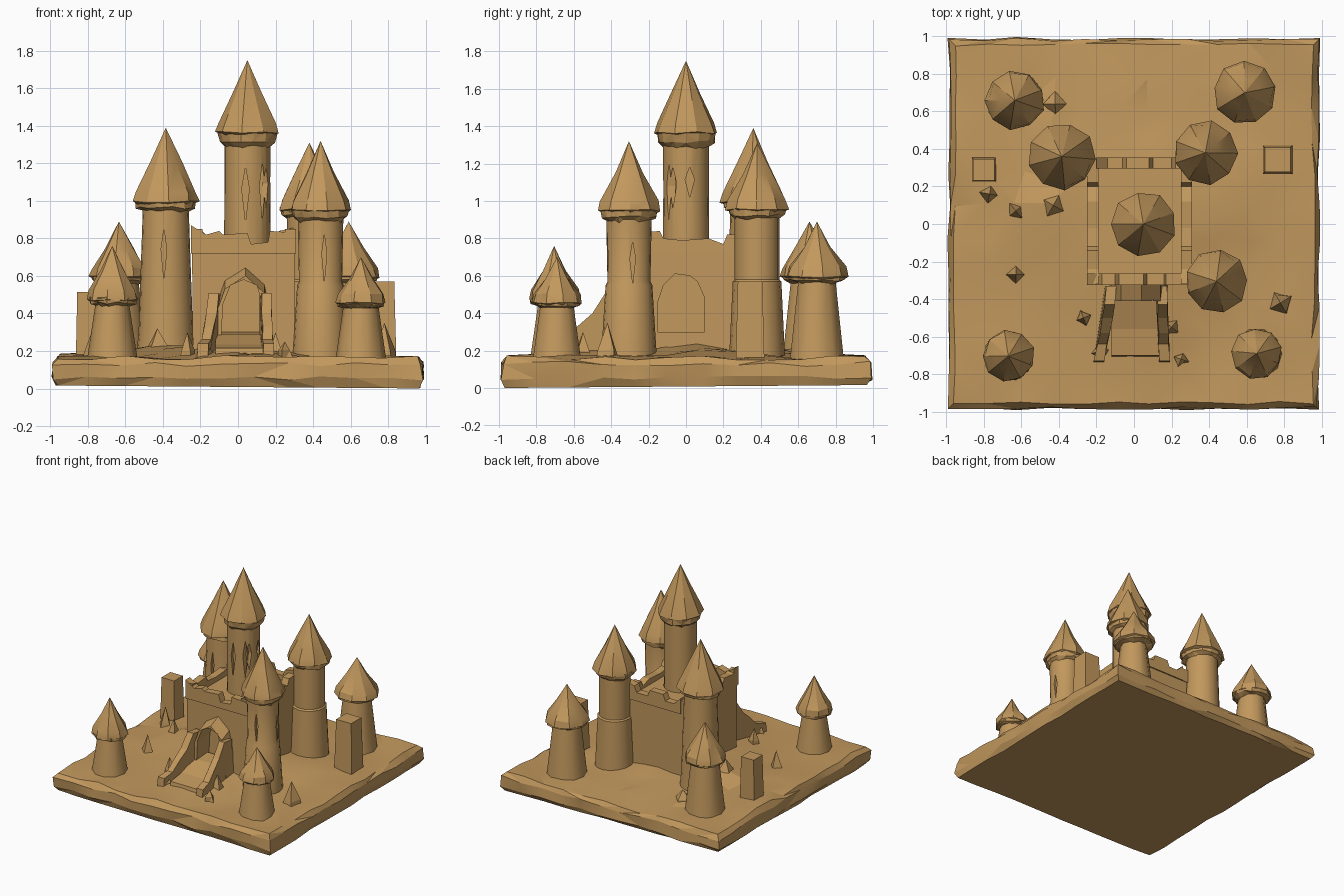
import bpy, bmesh, math, random
from mathutils import Vector, Matrix

if "Cube" in bpy.data.objects:
    bpy.data.objects.remove(bpy.data.objects["Cube"])
random.seed(4)

sand = bpy.data.materials.new("sand")
sand.diffuse_color = (0.54, 0.315, 0.11, 1)
sand.use_nodes = True
sand.node_tree.nodes["Principled BSDF"].inputs["Base Color"].default_value = sand.diffuse_color


def finish(bm, name, smooth=None):
    bmesh.ops.recalc_face_normals(bm, faces=bm.faces)
    me = bpy.data.meshes.new(name)
    bm.to_mesh(me)
    bm.free()
    ob = bpy.data.objects.new(name, me)
    bpy.context.collection.objects.link(ob)
    me.materials.append(sand)
    if smooth:
        bpy.ops.object.select_all(action='DESELECT')
        ob.select_set(True)
        bpy.context.view_layer.objects.active = ob
        bpy.ops.object.shade_smooth_by_angle(angle=math.radians(smooth))
    return ob


def lathe(name, x, y, profile, n, smooth=None, jag=0.0, turn=0.0):
    """Closed solid of revolution; jag roughens the inner rings; radius 0 makes a tip."""
    bm = bmesh.new()
    rings = []
    for k, (r, z) in enumerate(profile):
        if r == 0:
            rings.append([bm.verts.new((x, y, z))] * n)
            continue
        ring = []
        for i in range(n):
            a = turn + 2 * math.pi * i / n
            rr = r + random.uniform(-jag, jag)
            ring.append(bm.verts.new((x + rr * math.cos(a), y + rr * math.sin(a),
                                      z + random.uniform(-jag, jag))))
        rings.append(ring)
    for lo, hi in zip(rings, rings[1:]):
        for i in range(n):
            j = (i + 1) % n
            bm.faces.new(list(dict.fromkeys((lo[i], lo[j], hi[j], hi[i]))))
    for ring in (rings[0], rings[-1]):
        if ring[0] is not ring[1]:
            bm.faces.new(ring)
    if jag:
        bmesh.ops.triangulate(bm, faces=bm.faces)
    return finish(bm, name, smooth)


def prism(name, pts, axis, a, b, shift=0.0):
    """Outline extruded along x or y from a to b."""
    bm = bmesh.new()
    def place(p, t):
        return (p[0], t, p[1]) if axis == 'y' else (t, p[0], p[1])
    lo = [bm.verts.new(place(p, a)) for p in pts]
    hi = [bm.verts.new(place(p, b)) for p in pts]
    bm.faces.new(lo)
    bm.faces.new(hi)
    for i in range(len(pts)):
        j = (i + 1) % len(pts)
        bm.faces.new((lo[i], lo[j], hi[j], hi[i]))
    return finish(bm, name)


def box(name, x0, x1, y0, y1, z0, z1, taper=0.0):
    ob = prism(name, [(x0, z0), (x1, z0), (x1, z1), (x0, z1)], 'y', y0, y1)
    for v in ob.data.vertices:
        if v.co.z > z1 - 1e-4:
            v.co.x += taper * (1 if v.co.x < (x0 + x1) / 2 else -1)
            v.co.y += taper * (1 if v.co.y < (y0 + y1) / 2 else -1)
    return ob


def cut(ob, cutter):
    m = ob.modifiers.new("cut", 'BOOLEAN')
    m.operation = 'DIFFERENCE'
    m.object = cutter
    bpy.context.view_layer.objects.active = ob
    bpy.ops.object.modifier_apply(modifier=m.name)
    bpy.data.objects.remove(cutter)


def slit(ob, axis, u, z0, z1, w, a, b):
    """Narrow pointed window sunk into a tower."""
    zm = z0 + (z1 - z0) * 0.6
    cut(ob, prism("slit_cutter", [(u, z0), (u + w, zm), (u, z1), (u - w, zm)], axis, a, b))


# sand slab with uneven top
MOUNDS = [(0, 0, .09, .42), (-.45, .05, .05, .15), (-.35, .6, .04, .2),
          (.5, .1, .03, .2), (.0, -.5, .03, .2), (-.85, .35, .03, .15)]


def ground(x, y):
    return 0.165 + sum(h * math.exp(-((x - a) ** 2 + (y - b) ** 2) / s ** 2) for a, b, h, s in MOUNDS)


bm = bmesh.new()
bmesh.ops.create_grid(bm, x_segments=11, y_segments=11, size=0.955)
for v in bm.verts:
    edge = v.is_boundary
    v.co.z = ground(v.co.x, v.co.y) + random.uniform(-.015, .012)
    d = 0.01 if edge else 0.035
    v.co.x += random.uniform(-d, d)
    v.co.y += random.uniform(-d, d)
for stage in (0, 1, 2):
    rim = [e for e in bm.edges if e.is_boundary]
    new = bmesh.ops.extrude_edge_only(bm, edges=rim)["geom"]
    for v in [g for g in new if isinstance(g, bmesh.types.BMVert)]:
        s = max(abs(v.co.x), abs(v.co.y))
        size = (0.982, 0.987, 0.962)[stage] + random.uniform(-.008, .01)
        v.co.x *= size / s
        v.co.y *= size / s
        floor = 0.016 - 0.008 * v.co.x + 0.008 * v.co.y
        v.co.z = (0.13 + random.uniform(-.015, .015), 0.055 + random.uniform(-.012, .012), floor)[stage]
rim = [e for e in bm.edges if e.is_boundary]
bmesh.ops.contextual_create(bm, geom=rim)
bmesh.ops.triangulate(bm, faces=[f for f in bm.faces if len(f.verts) == 4])
finish(bm, "sand_slab", 14)

# keep with arched recesses
keep = box("keep", -.24, .30, -.31, .34, .12, .75, -.005)
arch = [(-.15, .30), (.10, .30), (.10, .48), (.06, .57), (.02, .60), (-.06, .61), (-.12, .55), (-.15, .46)]
cut(keep, prism("side_arch_cutter", arch, 'x', .25, .40))
door = [(-.09, .25), (.14, .25), (.13, .45), (.10, .55), (.03, .58), (-.04, .55), (-.08, .45)]
cut(keep, prism("door_cutter", door, 'y', -.45, -.25))

# battlements around the keep roof
prism("front_parapet", [(-.25, .72), (.31, .72), (.31, .83), (.17, .84), (.16, .78), (.07, .77), (.05, .83),
                        (-.08, .82), (-.10, .84), (-.17, .82), (-.25, .87)], 'y', -.325, -.265)
prism("back_parapet", [(-.20, .72), (.31, .72), (.31, .86), (.22, .84), (.20, .79), (.10, .79), (.08, .84),
                       (-.04, .84), (-.06, .79), (-.14, .79), (-.20, .85)], 'y', .295, .355)
for side, x0, x1 in (("left", -.25, -.19), ("right", .25, .31)):
    prism(side + "_parapet", [(-.32, .72), (.35, .72), (.35, .83), (.22, .82), (.20, .77), (.12, .80),
                              (-.02, .79), (-.12, .80), (-.14, .84), (-.24, .83), (-.32, .85)], 'x', x0, x1)

# towers: name, x, y, shaft profile, shaft sides, eave height, eave radius, tip height, corbel depth
TOWERS = [
    ("main", .05, 0, [(.125, .70), (.122, 1.05), (.122, 1.34)], 20, 1.37, .172, 1.75, .09),
    ("left_back", -.385, .36, [(.16, .15), (.145, .3), (.122, .97)], 20, 1.00, .178, 1.39, .06),
    ("right_back", .38, .38, [(.15, .15), (.13, .57), (.12, .58), (.12, .93)], 16, .96, .17, 1.31, .06),
    ("right_front", .44, -.305, [(.15, .15), (.125, .55), (.115, .57), (.122, .93)], 20, .955, .168, 1.32, .07),
    ("front_left_corner", -.67, -.705, [(.14, .12), (.09, .45)], 10, .48, .14, .76, .04),
    ("front_right_corner", .655, -.69, [(.14, .12), (.095, .43)], 10, .46, .135, .70, .03),
    ("back_left_corner", -.635, .66, [(.155, .12), (.105, .57)], 10, .60, .16, .89, .04),
    ("back_right_corner", .59, .70, [(.155, .12), (.105, .57)], 10, .60, .168, .89, .04),
]
shafts = {}
for name, x, y, prof, n, ze, re, zt, cor in TOWERS:
    shafts[name] = lathe(name + "_tower", x, y, prof, n, 40)
    rs = prof[-1][0]
    # ragged corbel ring under the roof
    lathe(name + "_corbel", x, y, [(rs - .01, ze - cor), (re * .88, ze - cor * .6), (re * .92, ze)],
          14, None, .008)
    # faceted cone roof
    lathe(name + "_roof", x, y, [(re * .75, ze - .025), (re, ze - .005), (re * .92, ze + .045),
                                 (re * .46, ze + (zt - ze) * .53), (0, zt)], 9, 25, .006, .3 + x)

# window slits
slit(shafts["main"], 'y', .04, .89, 1.18, .02, -.2, -.095)
slit(shafts["main"], 'y', .13, .90, 1.20, .015, -.2, -.06)
slit(shafts["main"], 'x', -.07, .96, 1.18, .02, .13, .25)
slit(shafts["main"], 'x', .02, 1.02, 1.18, .025, .15, .25)
slit(shafts["left_back"], 'y', -.395, .58, .85, .015, .15, .26)
slit(shafts["right_front"], 'y', .46, .57, .82, .013, -.5, -.40)
slit(shafts["right_front"], 'x', -.285, .56, .78, .015, .54, .65)

# pointed gate arch, a frame around the door
gate = prism("gate_arch", [(-.14, .15), (.18, .15), (.17, .42), (.14, .56), (.04, .65), (-.07, .58),
                           (-.12, .44)], 'y', -.41, -.30)
for v in gate.data.vertices:
    if v.co.y < -.4 and v.co.z > .4:
        v.co.z -= .05
cut(gate, prism("gate_cutter", door, 'y', -.6, -.2))

# ramp and its crumbling side walls
prism("ramp", [(-.27, .12), (-.27, .30), (-.40, .29), (-.56, .235), (-.70, .215), (-.72, .12)], 'x', -.12, .15)
for name, x0, x1, splay in (("left_ramp_wall", -.15, -.10, -.06), ("right_ramp_wall", .12, .17, .02)):
    wall = prism(name, [(-.33, .12), (-.33, .50), (-.43, .51), (-.50, .40), (-.58, .33), (-.64, .26),
                        (-.73, .24), (-.74, .12)], 'x', x0, x1)
    for v in wall.data.vertices:
        v.co.x += splay * max(0, -.40 - v.co.y) / .34 + random.uniform(-.008, .008)

# square pillars
box("left_pillar", -.865, -.735, .225, .355, .12, .515, .008)
box("right_pillar", .685, .845, .265, .42, .12, .57, .012)

# rocks of sand
ROCKS = [(-.63, -.27, .06, .30), (-.63, .07, .06, .30), (-.77, .16, .06, .33), (.78, -.42, .08, .35),
         (.25, -.72, .05, .25), (-.27, -.50, .05, .30), (-.43, .10, .10, .32), (-.18, -.68, .06, .25),
         (.20, -.55, .05, .30), (-.42, .64, .08, .27)]
for i, (x, y, r, z) in enumerate(ROCKS):
    lathe("rock_%d" % (i + 1), x, y, [(r, .13), (r * .75, .20), (0, z)], 4, None, .01, i * .7)
